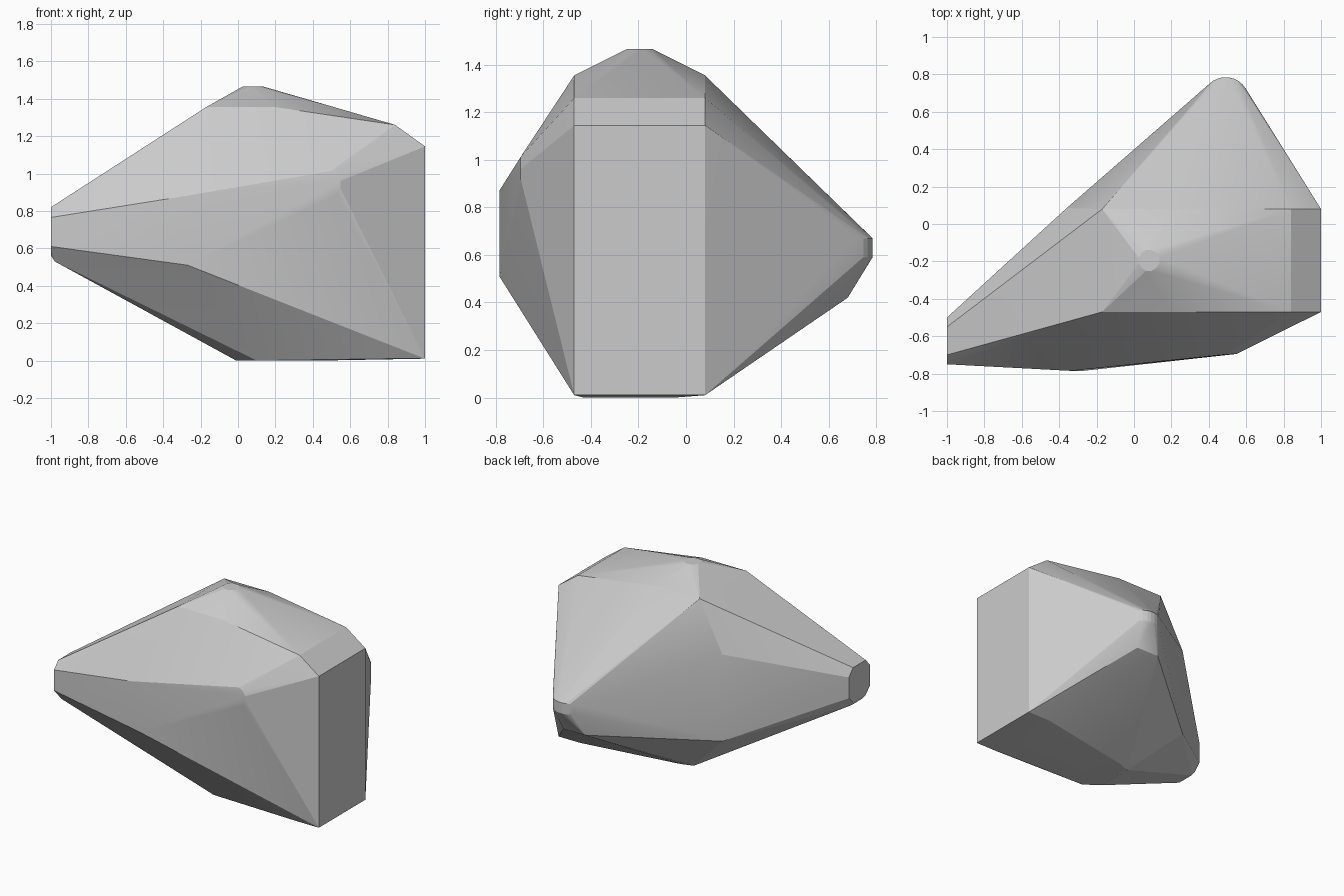
import bpy, bmesh, math

if "Cube" in bpy.data.objects:
    bpy.data.objects.remove(bpy.data.objects["Cube"])

pts = []

def ring(center, radius, axis, n, spread=0.0):
    """Small circle of hull points perpendicular to an axis."""
    for i in range(n):
        a = 2 * math.pi * (i + 0.5) / n
        u, v = radius * math.cos(a), radius * math.sin(a)
        x, y, z = center
        pts.append({'y': (x + u, y, z + v), 'z': (x + u, y + v, z)}[axis])

# flat right end, bevelled shoulder and crown shelf
for y in (-0.47, 0.08):
    for x, z in ((1, 0.01), (1, 1.145), (0.84, 1.26), (0.2, 1.355), (-0.17, 1.355), (0.82, 0.01)):
        pts.append((x, y, z))

# crown knob
ring((0.08, -0.195, 1.465), 0.057, 'z', 12)

# chamfered left end
for y, z in ((-0.75, 0.61), (-0.75, 0.765), (-0.70, 0.82), (-0.55, 0.82),
             (-0.50, 0.765), (-0.50, 0.61), (-0.55, 0.56), (-0.70, 0.56)):
    pts.append((-1, y, z))
pts += [(-0.98, -0.69, 0.53), (-0.98, -0.56, 0.53)]

# front ridge and rounded front corner
pts += [(-0.27, -0.785, 0.51), (-0.34, -0.785, 0.87)]
ring((0.475, -0.695, 0.94), 0.075, 'y', 12)

# back-left vertical edge
pts += [(-0.36, 0.085, 0.34), (-0.36, 0.085, 0.99)]

# rounded back tip
for i in range(9):
    a = math.radians(30 + 105 * i / 8)
    for z in (0.59, 0.67):
        pts.append((0.49 + 0.125 * math.cos(a), 0.66 + 0.125 * math.sin(a), z))
pts += [(0.36, 0.68, 0.42), (0.54, 0.68, 0.42)]

# base
pts += [(-0.01, -0.35, 0), (-0.01, -0.08, 0), (0.10, -0.43, 0),
        (0.08, -0.05, 0), (0.45, -0.43, 0), (0.45, -0.05, 0)]

# wrap everything in a convex hull
bm = bmesh.new()
for p in pts:
    bm.verts.new(p)
res = bmesh.ops.convex_hull(bm, input=bm.verts)
junk = {g for g in res['geom_interior'] + res['geom_unused'] if isinstance(g, bmesh.types.BMVert)}
bmesh.ops.delete(bm, geom=list(junk), context='VERTS')
bmesh.ops.dissolve_limit(bm, angle_limit=math.radians(0.5), verts=bm.verts, edges=bm.edges)
bmesh.ops.recalc_face_normals(bm, faces=bm.faces)

me = bpy.data.meshes.new("rock")
bm.to_mesh(me)
bm.free()
rock = bpy.data.objects.new("rock", me)
bpy.context.collection.objects.link(rock)

mat = bpy.data.materials.new("stone grey")
mat.diffuse_color = (0.6, 0.6, 0.6, 1)
mat.use_nodes = True
mat.node_tree.nodes["Principled BSDF"].inputs["Base Color"].default_value = mat.diffuse_color
me.materials.append(mat)

# soften only the shallow facets
bpy.context.view_layer.objects.active = rock
rock.select_set(True)
bpy.ops.object.shade_smooth_by_angle(angle=math.radians(12))
